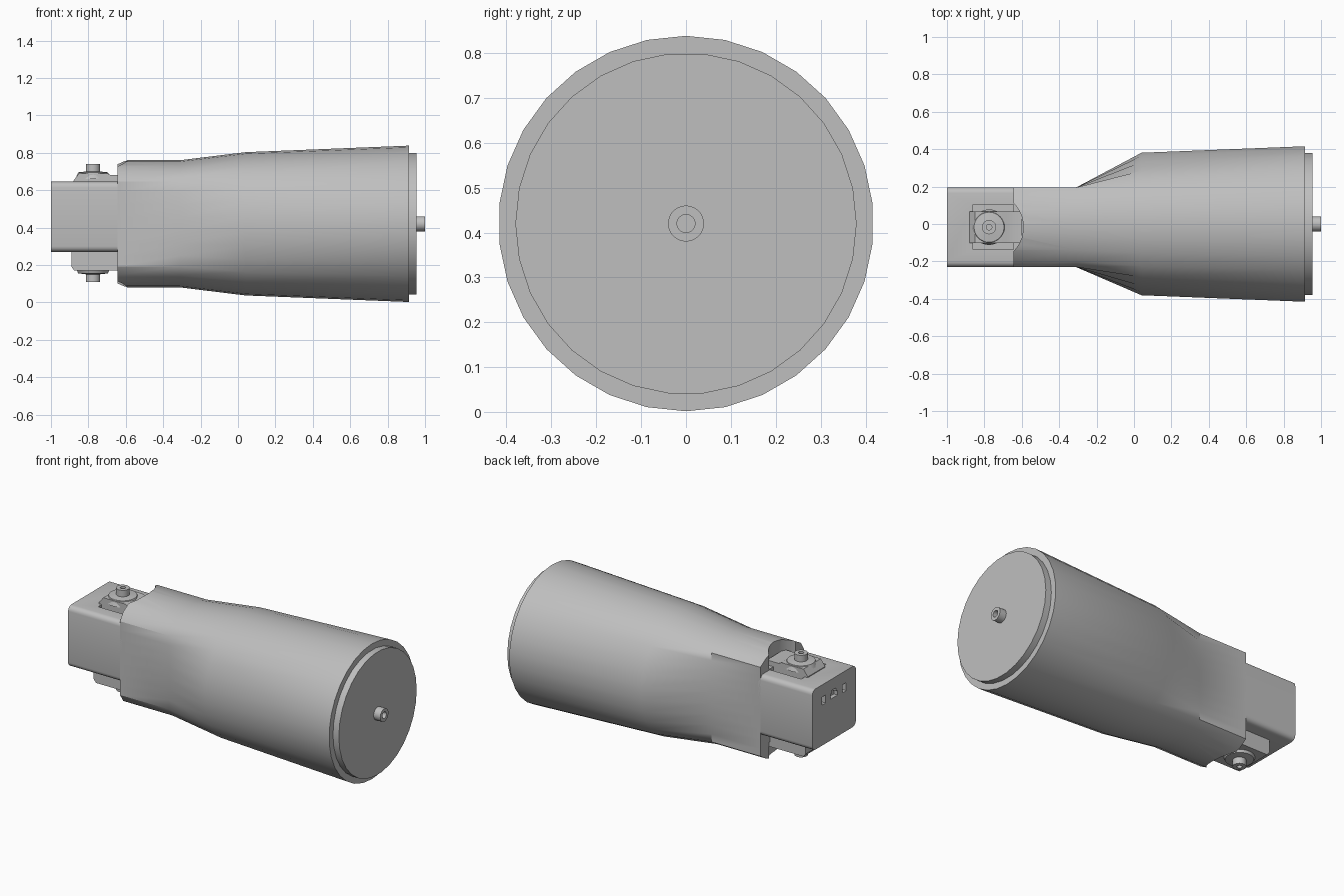
import bpy, bmesh, math
from mathutils import Matrix, Vector

cube = bpy.data.objects.get("Cube")
if cube:
    bpy.data.objects.remove(cube, do_unlink=True)

GREY = bpy.data.materials.new("plain grey")
GREY.use_nodes = True
GREY.diffuse_color = (0.52, 0.52, 0.52, 1)
GREY.node_tree.nodes["Principled BSDF"].inputs["Base Color"].default_value = GREY.diffuse_color

AXIS_Z = 0.42      # height of the barrel axis
MID_Y = -0.017     # centre line of the neck and head
KNOB_X = -0.775
SIDES = 30


def finish(name, bm):
    """Turn a bmesh into an object."""
    bmesh.ops.recalc_face_normals(bm, faces=bm.faces)
    mesh = bpy.data.meshes.new(name)
    bm.to_mesh(mesh)
    bm.free()
    mesh.materials.append(GREY)
    obj = bpy.data.objects.new(name, mesh)
    bpy.context.collection.objects.link(obj)
    return obj


def loft(name, rings):
    """Skin a list of equal rings and cap both ends."""
    bm = bmesh.new()
    loops = [[bm.verts.new(p) for p in ring] for ring in rings]
    n = len(loops[0])
    for a, b in zip(loops, loops[1:]):
        for i in range(n):
            j = (i + 1) % n
            bm.faces.new((a[i], a[j], b[j], b[i]))
    bm.faces.new(loops[0])
    bm.faces.new(loops[-1])
    return finish(name, bm)


def lathe(name, profile, place):
    """Turn (radius, height) steps round local z, then place the result."""
    rings = []
    for r, h in profile:
        rings.append([place @ Vector((r * math.sin(t), r * math.cos(t), h))
                      for t in (math.tau * i / SIDES for i in range(SIDES))])
    return loft(name, rings)


def box(name, x, y, z):
    bm = bmesh.new()
    bmesh.ops.create_cube(bm, size=1)
    for v in bm.verts:
        v.co = [lo + (hi - lo) * (c + 0.5) for c, (lo, hi) in zip(v.co, (x, y, z))]
    return finish(name, bm)


def extrude_side(name, outline, half_width):
    """Extrude an (x, z) outline across y."""
    return loft(name, [[(x, MID_Y + s * half_width, z) for x, z in outline] for s in (-1, 1)])


def activate(obj):
    bpy.ops.object.select_all(action='DESELECT')
    obj.select_set(True)
    bpy.context.view_layer.objects.active = obj


def cut(obj, cutter):
    mod = obj.modifiers.new("cut", 'BOOLEAN')
    mod.operation = 'DIFFERENCE'
    mod.solver = 'EXACT'
    mod.object = cutter
    activate(obj)
    bpy.ops.object.modifier_apply(modifier=mod.name)
    bpy.data.objects.remove(cutter, do_unlink=True)


def body_ring(x, r, right, left):
    """Circle flattened on its two sides."""
    pts = []
    for i in range(SIDES):
        t = math.tau * i / SIDES
        pts.append((x, min(left, max(right, r * math.sin(t))), AXIS_Z + r * math.cos(t)))
    return pts


parts = []

# Barrel flowing into the flat-sided neck
body = loft("barrel_and_neck", [
    body_ring(-0.645, 0.34, -0.23, 0.195),
    body_ring(-0.31, 0.34, -0.23, 0.195),
    body_ring(0.04, 0.383, -0.4, 0.4),
    body_ring(0.915, 0.418, -0.5, 0.5)])
for low, high in ((0.65, 0.9), (-0.1, 0.2)):
    at = Matrix.Translation((KNOB_X, MID_Y, 0))
    cut(body, lathe("notch_cutter", [(0.184, low), (0.184, high)], at))
parts.append(body)

# End disc and its hollow centre pin
along_x = Matrix.Translation((0, 0, AXIS_Z)) @ Matrix.Rotation(math.pi / 2, 4, 'Y')
parts.append(lathe("end_disc", [(0.38, 0.9), (0.38, 0.955)], along_x))
parts.append(lathe("end_pin", [(0.04, 0.94), (0.04, 1.0), (0.02, 1.0), (0.02, 0.96)], along_x))

# Head block with rounded long edges
head = box("head_block", (-1, -0.63), (-0.23, 0.195), (0.27, 0.645))
bm = bmesh.new()
bm.from_mesh(head.data)
long_edges = [e for e in bm.edges if abs(e.verts[0].co.x - e.verts[1].co.x) > 0.1]
bmesh.ops.bevel(bm, geom=long_edges, offset=0.03, segments=4, profile=0.5, affect='EDGES')
bm.to_mesh(head.data)
bm.free()

# Pocket under the top mount, and the three sockets in the end face
cut(head, box("pocket_cutter", (-0.86, -0.6), (MID_Y - 0.12, MID_Y + 0.12), (0.615, 0.7)))
for y, half, z0, z1 in ((-0.1, 0.018, 0.52, 0.57), (0, 0.034, 0.525, 0.555),
                        (0, 0.018, 0.55, 0.575), (0.1, 0.018, 0.52, 0.57)):
    y += MID_Y
    cut(head, box("socket_cutter", (-1.1, -0.975), (y - half, y + half), (z0, z1)))
parts.append(head)

# Mounts above and below the head
parts.append(extrude_side("top_mount", [
    (-0.88, 0.61), (-0.88, 0.65), (-0.85, 0.69), (-0.70, 0.69),
    (-0.68, 0.68), (-0.6, 0.68), (-0.6, 0.61)], 0.085))
parts.append(extrude_side("bottom_mount", [
    (-0.89, 0.29), (-0.89, 0.19), (-0.875, 0.17), (-0.6, 0.17), (-0.6, 0.29)], 0.12))

# Matching hollow knobs on flared collars
for name, z, s in (("top_knob", 0.66, 1), ("bottom_knob", 0.19, -1)):
    profile = [(0.095, 0), (0.08, 0.035), (0.038, 0.04), (0.038, 0.08), (0.015, 0.08), (0.015, 0.05)]
    at = Matrix.Translation((KNOB_X, MID_Y, z)) @ Matrix.Diagonal((1, 1, s, 1))
    parts.append(lathe(name, profile, at))

for obj in parts:
    activate(obj)
    bpy.ops.object.shade_smooth_by_angle(angle=math.radians(30))
